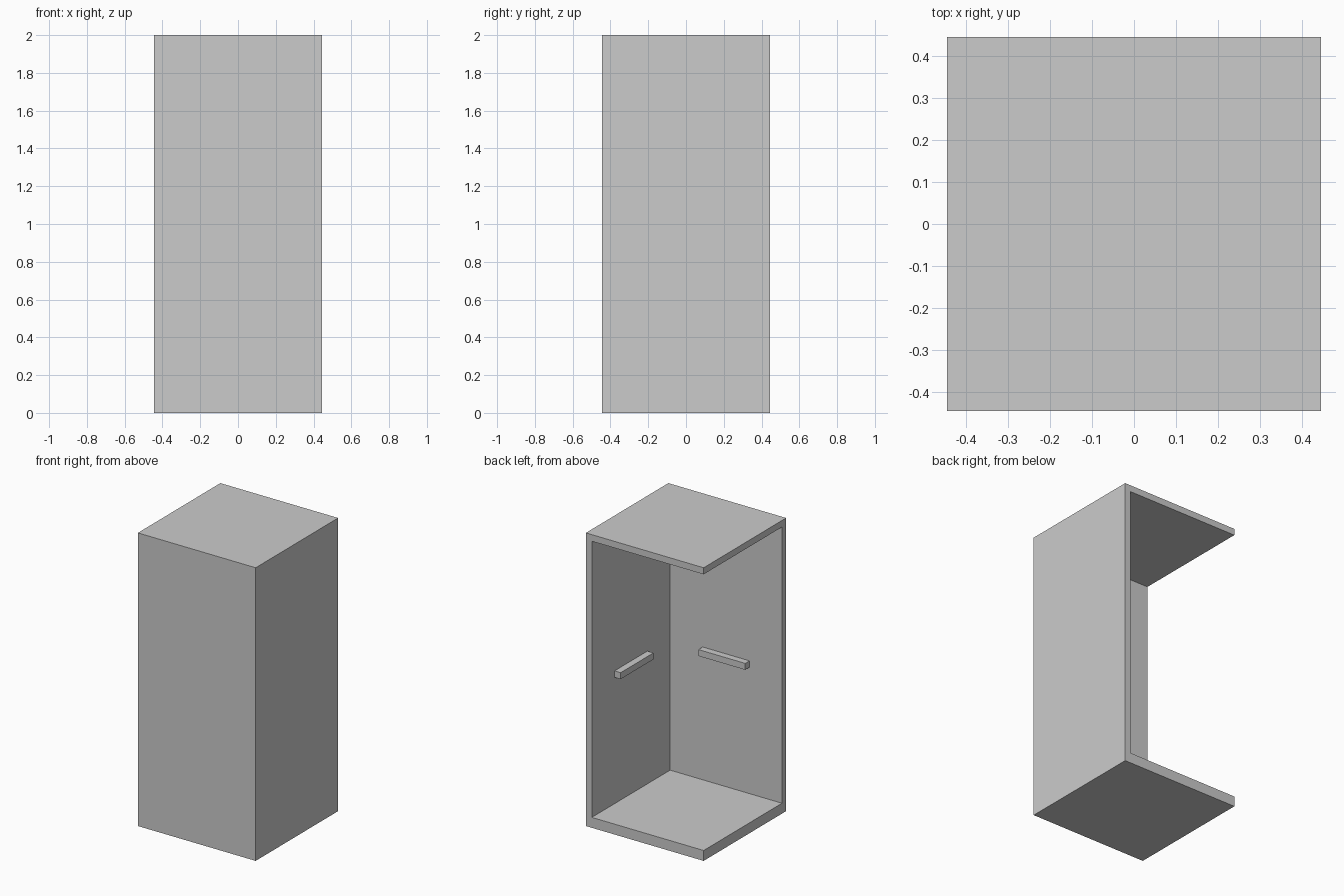
import bpy

if "Cube" in bpy.data.objects:
    bpy.data.objects.remove(bpy.data.objects["Cube"])

W, H = 0.889, 2.0             # footprint and height
WALL, FLOOR = 0.045, 0.071    # wall/ceiling and floor thickness
h = W / 2


def box(name, lo, hi):
    """Axis-aligned box between two corners."""
    bpy.ops.mesh.primitive_cube_add(size=1, location=[(a + b) / 2 for a, b in zip(lo, hi)])
    ob = bpy.context.object
    ob.name = name
    ob.scale = [b - a for a, b in zip(lo, hi)]
    bpy.ops.object.transform_apply(location=False, rotation=False, scale=True)
    return ob


# Cabin shell: solid block with the cavity cut out through the back and left sides
shell = box("cabin_shell", (-h, -h, 0), (h, h, H))
cavity = box("cavity_cutter", (-h - 0.2, -h + WALL, FLOOR), (h - WALL, h + 0.2, H - WALL))
cut = shell.modifiers.new("open_sides", 'BOOLEAN')
cut.operation = 'DIFFERENCE'
cut.solver = 'EXACT'
cut.object = cavity
bpy.context.view_layer.objects.active = shell
bpy.ops.object.modifier_apply(modifier=cut.name)
bpy.data.objects.remove(cavity)

# Grab rails on the inside of the two walls, centred on the open interior
inner, mid, half_len, t = h - WALL, WALL / 2, 0.177, 0.046
z0, z1 = 0.933, 0.977
box("front_wall_rail", (-mid - half_len, -inner, z0), (-mid + half_len, -inner + t, z1))
box("right_wall_rail", (inner - t, mid - half_len, z0), (inner, mid + half_len, z1))
